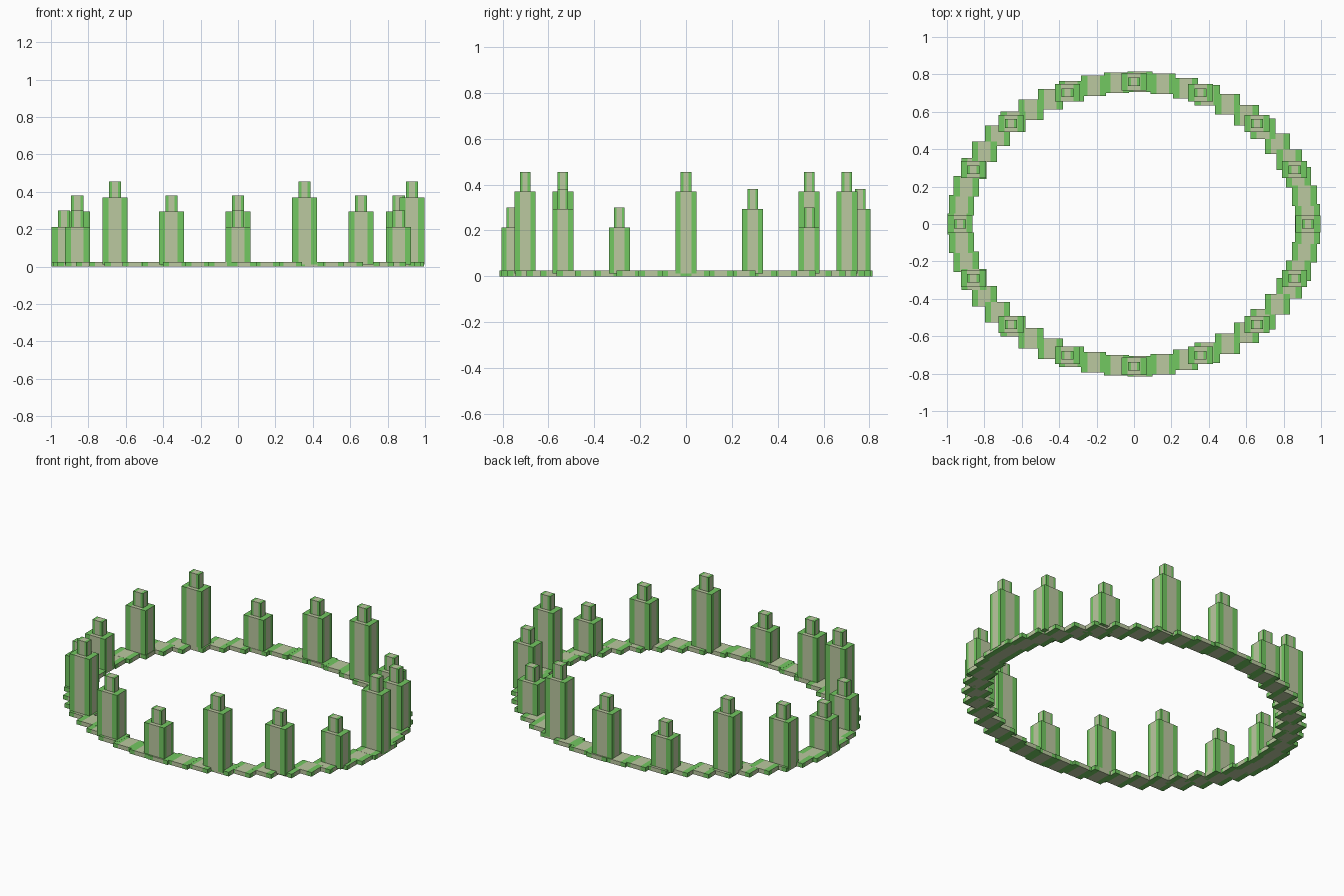
import bpy, bmesh, math
from mathutils import Vector

cube = bpy.data.objects.get("Cube")
if cube:
    bpy.data.objects.remove(cube, do_unlink=True)


def make_material(name, rgb):
    mat = bpy.data.materials.new(name)
    mat.use_nodes = True
    colour = (*rgb, 1.0)
    mat.diffuse_color = colour
    bsdf = mat.node_tree.nodes["Principled BSDF"]
    bsdf.inputs["Base Color"].default_value = colour
    bsdf.inputs["Roughness"].default_value = 0.9
    return mat


GREEN = make_material("leaf green", (0.171, 0.577, 0.119))
BEIGE = make_material("pale sage", (0.497, 0.577, 0.351))

A, B = 0.93, 0.76            # ellipse radii of the ring
TILE = (0.134, 0.11, 0.025)  # ring tile size
POST = (0.134, 0.092)        # post footprint
CAP = (0.066, 0.046, 0.086)  # cap size
POST_BASE = 0.0125


def striped_box(name, w, d, h):
    """Box standing on z = 0, with a pale band down the middle half of each side."""
    bm = bmesh.new()
    bmesh.ops.create_cube(bm, size=1.0)
    for v in bm.verts:
        v.co = Vector((v.co.x * w, v.co.y * d, (v.co.z + 0.5) * h))
    for axis, size in ((Vector((1, 0, 0)), w), (Vector((0, 1, 0)), d)):
        for side in (-0.25, 0.25):
            bmesh.ops.bisect_plane(bm, geom=bm.verts[:] + bm.edges[:] + bm.faces[:],
                                   plane_co=axis * side * size, plane_no=axis)
    bm.normal_update()
    for f in bm.faces:
        c = f.calc_center_median()
        if abs(f.normal.x) > 0.5:
            band = abs(c.y) < d / 4
        else:
            band = abs(c.x) < w / 4
        f.material_index = 1 if band else 0
    mesh = bpy.data.meshes.new(name)
    bm.to_mesh(mesh)
    bm.free()
    mesh.materials.append(GREEN)
    mesh.materials.append(BEIGE)
    return mesh


def place(name, mesh, angle, z=0.0):
    ob = bpy.data.objects.new(name, mesh)
    ob.location = (A * math.cos(angle), B * math.sin(angle), z)
    bpy.context.scene.collection.objects.link(ob)
    return ob


# Ring of overlapping flat tiles
tile_mesh = striped_box("ring_tile", *TILE)
N_TILES = 47
for i in range(N_TILES):
    tile = place(f"ring_tile_{i + 1}", tile_mesh, math.pi + 2 * math.pi * i / N_TILES)
    tile.scale.z = 1.0 + 0.02 * (i % 2)   # keeps overlapping tops apart

# Sixteen posts in three heights, each with a small cap
tops = {"tall": 0.369, "medium": 0.294, "short": 0.213}
bodies = {k: striped_box(f"{k}_post", *POST, top - POST_BASE) for k, top in tops.items()}
cap_mesh = striped_box("post_cap", *CAP)
order = ["tall", "medium", "short"] * 3 + ["short"] + ["tall", "medium", "short"] * 2
for i, kind in enumerate(order):
    angle = 2 * math.pi * i / len(order)
    place(f"{kind}_post_{i + 1}", bodies[kind], angle, POST_BASE)
    place(f"post_cap_{i + 1}", cap_mesh, angle, tops[kind])
